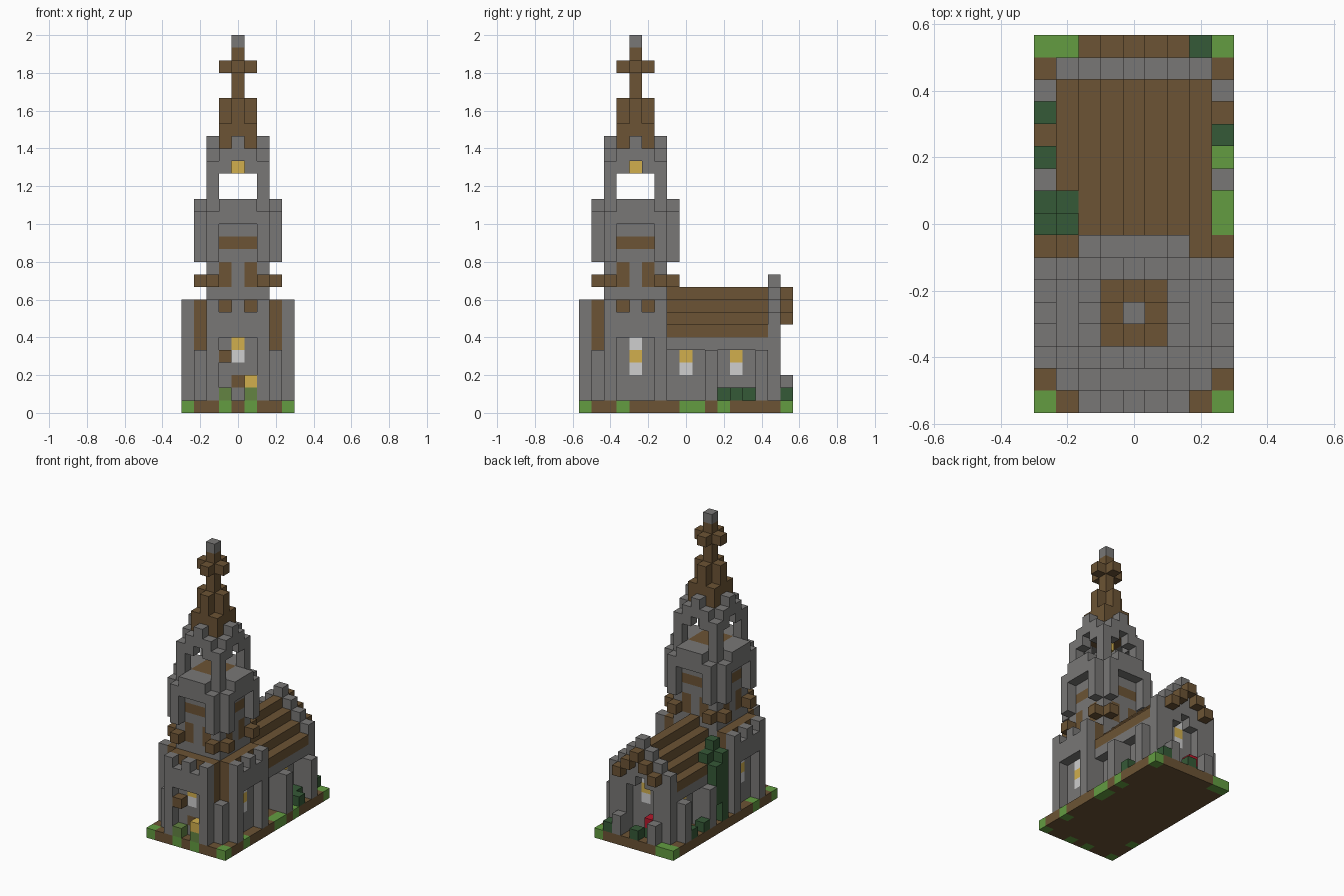
import bpy
import bmesh
from mathutils import Vector

if "Cube" in bpy.data.objects:
    bpy.data.objects.remove(bpy.data.objects["Cube"], do_unlink=True)

S = 2 / 30  # edge of one block
PALETTE = {
    "stone": (0.19, 0.186, 0.182),
    "wood": (0.15, 0.088, 0.035),
    "grass": (0.125, 0.335, 0.053),
    "moss": (0.125, 0.23, 0.055),
    "leaves": (0.036, 0.1, 0.038),
    "lamp": (0.64, 0.43, 0.075),
    "glass": (0.62, 0.62, 0.62),
    "petals": (0.45, 0.01, 0.025),
}
NAMES = list(PALETTE)
mats = []
for name, rgb in PALETTE.items():
    m = bpy.data.materials.new(name)
    m.use_nodes = True
    m.diffuse_color = (*rgb, 1)
    bsdf = m.node_tree.nodes["Principled BSDF"]
    bsdf.inputs["Base Color"].default_value = (*rgb, 1)
    bsdf.inputs["Roughness"].default_value = 0.9
    mats.append(m)

blocks = {}  # block position -> (part, colour); the tower axis is x = y = 0


def rng(v):
    return range(v[0], v[1] + 1) if isinstance(v, tuple) else (v,)


def box(part, colour, xs, ys, zs):
    for x in rng(xs):
        for y in rng(ys):
            for z in rng(zs):
                blocks[x, y, z] = (part, colour)


def sides(part, colour, along, dist, zs, count=4):
    """Repeat blocks on the front, right, left and back, mirrored along each side."""
    for a in rng(along):
        for d in rng(dist):
            for sa in (a, -a):
                spots = [(sa, -d), (d, sa), (-d, sa), (sa, d)]
                for x, y in spots[:count]:
                    box(part, colour, x, y, zs)


# Ground
box("ground", "wood", (-4, 4), (-4, 12), 0)
for x, y in [(-4, -4), (-1, -4), (1, -4), (4, -4), (4, -1), (-4, -1), (4, (4, 5)), (4, 7),
             ((-4, -3), 12), (4, 12)]:
    box("ground", "grass", x, y, 0)

# Tower shaft with front corner buttresses
box("tower", "stone", (-2, 2), (-2, 2), (1, 16))
for x in (-3, 3):
    box("tower_buttress", "stone", x, -3, (1, 4))

# Gabled porches with corner posts on three sides
sides("porch", "stone", (0, 2), 3, (1, 5), 3)
for a, wall, roof in [(0, (6, 8), (6, 8)), (1, (6, 7), (6, 8)), (2, (1, 8), (5, 8))]:
    sides("porch", "stone", a, 4, wall, 3)
    sides("porch_roof", "wood", a, 3, roof, 3)
sides("porch_window", "glass", 0, 3, (3, 5), 3)
sides("porch_window", "lamp", 0, 3, 4, 3)
box("door", "stone", 0, -3, (1, 3))
box("door", "wood", 0, -3, 2)
box("door", "glass", 0, -3, 4)
box("door", "lamp", 0, -3, 5)
box("door_hanging", "wood", -1, -4, 4)
for x in (-1, 1):
    box("door_bush", "moss", x, -4, 1)
box("door_lantern", "lamp", 1, -4, 2)

# Timber brackets and shutters on the shaft
sides("bracket", "wood", 2, 3, 10)
sides("shutter", "wood", 1, 2, (10, 11))

# Belfry stage: posts, lintels and recessed openings
sides("belfry", "stone", 2, 3, (12, 15))
sides("belfry", "stone", (0, 1), 3, (15, 16))
sides("belfry_louvre", "wood", (0, 1), 2, 13)
box("belfry_floor", "wood", (-1, 1), (-1, 1), 16)

# Open lantern stage with a small gable on each side
sides("lantern_stage", "stone", 2, 2, (17, 19))
sides("lantern_stage", "stone", 1, 2, (19, 20))
sides("lantern_stage", "stone", 0, 2, (20, 21))
box("bell", "lamp", 0, 0, 19)

# Spire with finial cross
box("spire", "wood", (-1, 1), (-1, 1), (20, 22))
sides("spire", "wood", 0, 1, (23, 24))
box("spire", "wood", 0, 0, (23, 28))
sides("spire_cross", "wood", 0, 1, 27)
box("spire_tip", "stone", 0, 0, 29)

# Nave with recessed window bays between piers
box("nave", "stone", (-2, 2), (3, 10), (1, 6))
for x in (-3, 3):
    box("nave", "stone", x, (3, 10), 5)
    for y in (6, 10):
        box("nave", "stone", x, y, (1, 4))
        box("nave_buttress", "stone", x + x // 3, y, (1, 4))
for x in (-2, 2):
    for y in (4, 8):
        box("nave_window", "glass", x, y, 3)
        box("nave_window", "lamp", x, y, 4)

# Stepped roof, rear gable with tall recess, and rear overhang
for a, foot in enumerate((7, 6, 1, 1)):
    top = 9 - a
    for x in (-a, a):
        box("nave_roof", "wood", x, (3, 9), (6, top))
        box("nave_roof", "wood", x, 10, (6 if a > 1 else 7, top))
        box("rear_gable", "stone", x, 11, (foot, top + 1))
        if a < 3:
            box("rear_eave", "wood", x, 12, top)
box("rear_window", "glass", 0, 10, (4, 6))
box("rear_window", "lamp", 0, 10, 5)
for x in (-2, 2):
    box("rear_buttress", "stone", x, 12, (1, 2))

# Vine, bushes and flowers
box("vine", "leaves", -4, 4, (1, 7))
box("vine", "leaves", -4, 5, (3, 6))
box("vine", "leaves", -3, 4, (7, 8))
box("vine", "leaves", -3, 5, 7)
for x, y in [(4, 8), (3, 7), (3, 8), (3, 9), (-4, 7), (-4, 9), (-3, 9), (3, 12), (0, 12), (-1, 11)]:
    box("bush", "leaves", x, y, 1)
box("flower", "petals", -1, 11, 2)
box("flower", "petals", -3, 9, 2)

# Turn every part into a mesh, keeping only the exposed block faces
DIRS = [Vector(d) for d in ((1, 0, 0), (-1, 0, 0), (0, 1, 0), (0, -1, 0), (0, 0, 1), (0, 0, -1))]
for part in sorted({p for p, c in blocks.values()}):
    bm = bmesh.new()
    for pos, (owner, colour) in blocks.items():
        if owner != part:
            continue
        centre = Vector(pos) + Vector((0, -4, 0.5))
        for d in DIRS:
            if tuple(int(v) for v in Vector(pos) + d) in blocks:
                continue
            u = Vector((d.y, d.z, d.x))
            w = d.cross(u)
            corners = [(centre + (d + u * i + w * j) / 2) * S
                       for i, j in ((-1, -1), (1, -1), (1, 1), (-1, 1))]
            face = bm.faces.new([bm.verts.new(c) for c in corners])
            face.material_index = NAMES.index(colour)
    bmesh.ops.remove_doubles(bm, verts=bm.verts, dist=S / 100)
    mesh = bpy.data.meshes.new(part)
    bm.to_mesh(mesh)
    bm.free()
    for m in mats:
        mesh.materials.append(m)
    bpy.context.collection.objects.link(bpy.data.objects.new(part, mesh))
